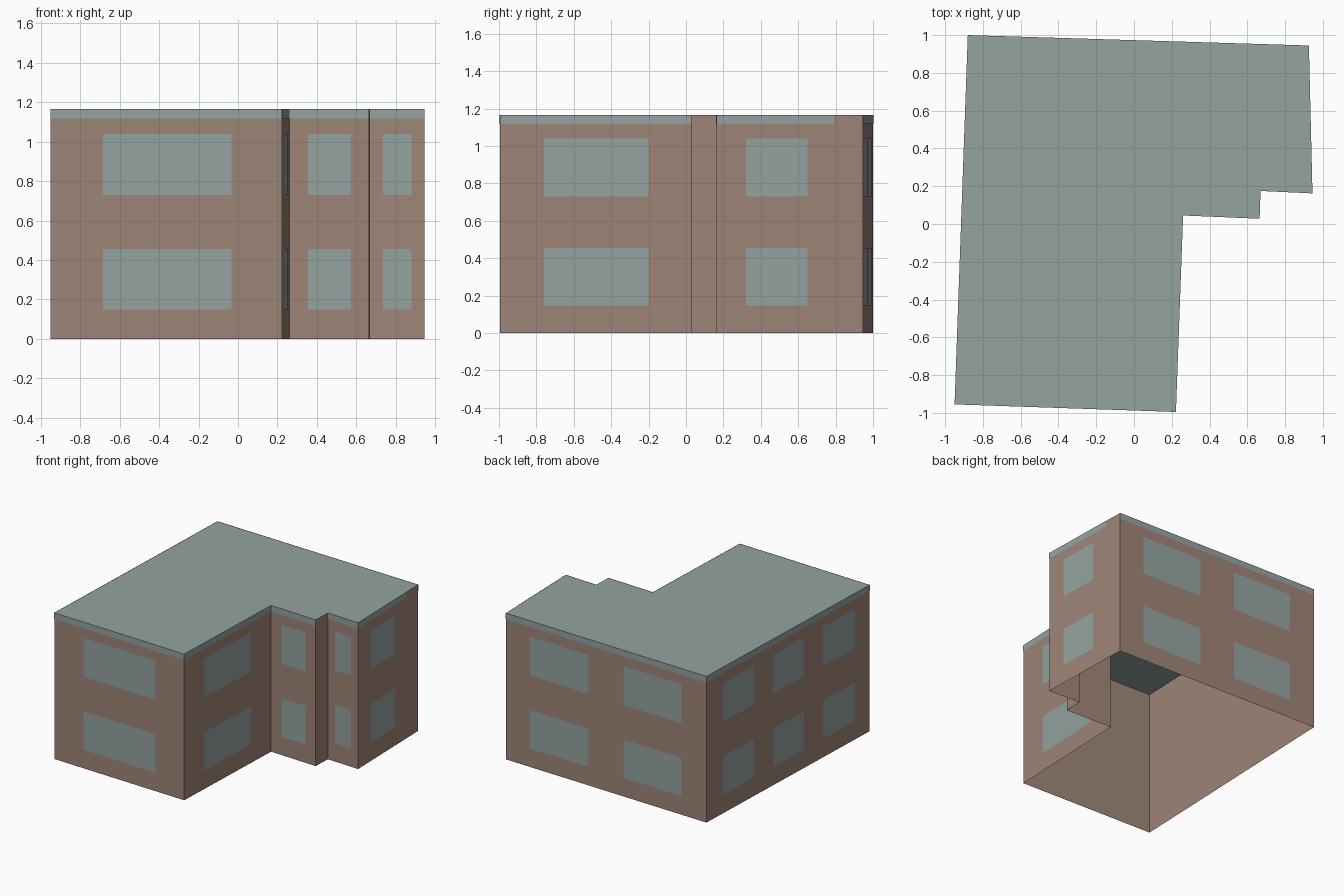
import bpy
import bmesh
from mathutils import Vector

cube = bpy.data.objects.get("Cube")
if cube:
    bpy.data.objects.remove(cube, do_unlink=True)


def material(name, colour):
    mat = bpy.data.materials.new(name)
    mat.use_nodes = True
    mat.diffuse_color = (*colour, 1)
    bsdf = next(n for n in mat.node_tree.nodes if n.type == "BSDF_PRINCIPLED")
    bsdf.inputs["Base Color"].default_value = (*colour, 1)
    bsdf.inputs["Roughness"].default_value = 0.9
    return mat


BRICK = material("brown brick", (0.342, 0.233, 0.183))
GREY = material("grey green", (0.296, 0.367, 0.355))

HEIGHT = 1.165
BAND_BOTTOM = 1.117
OFFSET = 0.002
FLOORS = [(0.148, 0.455), (0.73, 1.04)]

# Footprint corners, counter-clockwise from the front right-hand corner
corners = [Vector(p) for p in [
    (-0.95, -0.955), (0.222, -0.995), (0.26, 0.045), (0.665, 0.028),
    (0.67, 0.175), (0.945, 0.162), (0.926, 0.945), (-0.88, 1.0)]]

# For each wall: name, end of its top band, window spans along the wall
walls = [
    ("front", 1, [(0.226, 0.782)]),
    ("wing_side", 1, [(0.226, 0.765)]),
    ("recess", 1, [(0.235, 0.775)]),
    ("step", 0, []),
    ("bay", 1, [(0.236, 0.764)]),
    ("left_side", 0.805, [(0.204, 0.622)]),
    ("back", 1, [(0.12, 0.413), (0.587, 0.876)]),
    ("right_side", 1, [(0.1, 0.29), (0.408, 0.598), (0.714, 0.908)]),
]


def mesh_object(name, faces, mat):
    bm = bmesh.new()
    for points in faces:
        bm.faces.new([bm.verts.new(p) for p in points])
    bmesh.ops.remove_doubles(bm, verts=bm.verts, dist=0.0001)
    mesh = bpy.data.meshes.new(name)
    bm.to_mesh(mesh)
    bm.free()
    mesh.materials.append(mat)
    obj = bpy.data.objects.new(name, mesh)
    bpy.context.collection.objects.link(obj)
    return obj


def panel(a, b, span, heights, offset=0.0):
    """Upright rectangle on the wall from a to b, pushed outwards by offset."""
    along = b - a
    out = Vector((along.y, -along.x)).normalized() * offset
    p, q = (a + along * t + out for t in span)
    low, high = heights
    return [(p.x, p.y, low), (q.x, q.y, low), (q.x, q.y, high), (p.x, p.y, high)]


edges = list(zip(corners, corners[1:] + corners[:1]))

# Brick shell, open underneath
mesh_object("brick_walls", [panel(a, b, (0, 1), (0, HEIGHT)) for a, b in edges], BRICK)

# Flat roof
mesh_object("flat_roof", [[(c.x, c.y, HEIGHT) for c in corners]], GREY)

# Thin window panes and roof-edge bands on each wall
for (a, b), (name, band_end, spans) in zip(edges, walls):
    if band_end:
        band = panel(a, b, (0, band_end), (BAND_BOTTOM, HEIGHT), OFFSET)
        mesh_object(name + "_roof_band", [band], GREY)
    panes = [panel(a, b, s, f, OFFSET) for s in spans for f in FLOORS]
    if panes:
        mesh_object(name + "_windows", panes, GREY)
